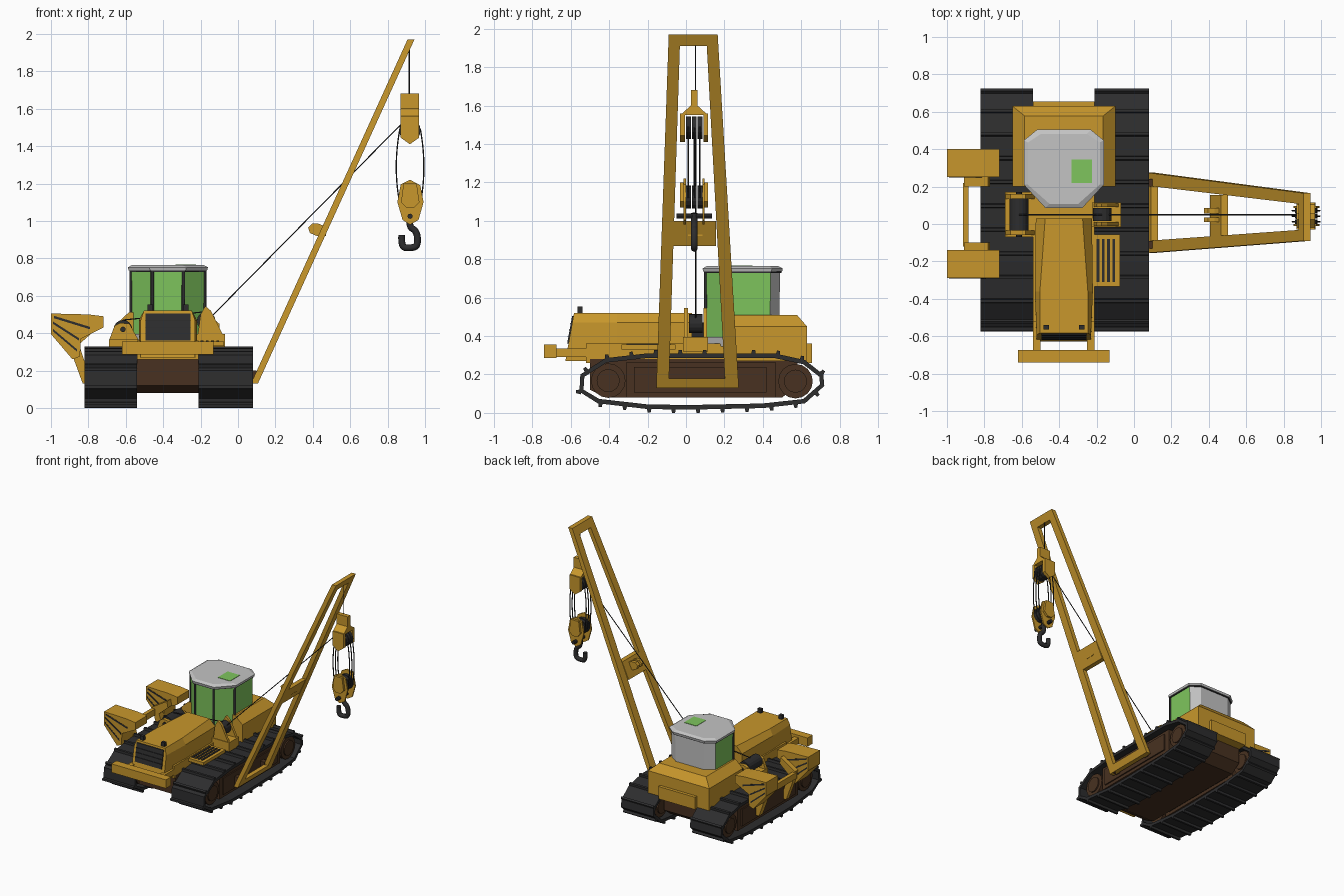
import bpy, bmesh, math
from mathutils import Vector

if "Cube" in bpy.data.objects:
    bpy.data.objects.remove(bpy.data.objects["Cube"])


def material(name, col):
    m = bpy.data.materials.new(name)
    m.diffuse_color = (*col, 1)
    m.use_nodes = True
    m.node_tree.nodes["Principled BSDF"].inputs["Base Color"].default_value = m.diffuse_color
    return m


YELLOW = material("yellow paint", (0.58, 0.31, 0.025))
BLACK = material("black rubber", (0.026, 0.026, 0.027))
BROWN = material("brown undercarriage", (0.065, 0.031, 0.015))
GREY = material("grey cab", (0.55, 0.55, 0.55))
GREEN = material("green glass", (0.21, 0.56, 0.11))
CX = -0.375                                   # centre line of the tractor


def finish(name, bm, *mats):
    bmesh.ops.recalc_face_normals(bm, faces=bm.faces)
    me = bpy.data.meshes.new(name)
    bm.to_mesh(me)
    bm.free()
    for m in mats:
        me.materials.append(m)
    ob = bpy.data.objects.new(name, me)
    bpy.context.collection.objects.link(ob)
    return ob


def loft(name, rings, mat, closed=False):
    """Skin rings of 3D points; closed joins last ring to first."""
    bm = bmesh.new()
    vs = [[bm.verts.new(p) for p in r] for r in rings]
    n = len(vs[0])
    for i in range(len(vs) if closed else len(vs) - 1):
        a, b = vs[i], vs[(i + 1) % len(vs)]
        for j in range(n):
            bm.faces.new((a[j], a[(j + 1) % n], b[(j + 1) % n], b[j]))
    if not closed:
        bm.faces.new(vs[0])
        bm.faces.new(vs[-1])
    return finish(name, bm, mat)


def prism(name, polys, axis, spans, mat, shear=0):
    """Extrude 2D outlines along an axis over each (start, end) span."""
    bm = bmesh.new()
    for a, b in spans:
        for poly in polys:
            ends = []
            for t in (a, b):
                pts = [{'x': (t, u, v), 'y': (u, t, v), 'z': (u, v, t)}[axis] for u, v in poly]
                ends.append([bm.verts.new((p[0] + shear * p[2], p[1], p[2])) for p in pts])
            n = len(poly)
            bm.faces.new(ends[0])
            bm.faces.new(ends[1])
            for j in range(n):
                bm.faces.new((ends[0][j], ends[0][(j + 1) % n], ends[1][(j + 1) % n], ends[1][j]))
    return finish(name, bm, mat)


def rect(u0, u1, v0, v1):
    return [(u0, v0), (u1, v0), (u1, v1), (u0, v1)]


def box(name, x0, x1, y0, y1, z0, z1, mat):
    return prism(name, [rect(x0, x1, y0, y1)], 'z', [(z0, z1)], mat)


def disc(u, v, r, n=16):
    return [(u + r * math.cos(math.tau * i / n), v + r * math.sin(math.tau * i / n)) for i in range(n)]


def tube(name, paths, r, mat, smooth=False, res=2):
    cu = bpy.data.curves.new(name, 'CURVE')
    cu.dimensions = '3D'
    cu.bevel_depth, cu.bevel_resolution, cu.use_fill_caps, cu.resolution_u = r, res, True, 6
    for path in paths:
        s = cu.splines.new('NURBS' if smooth else 'POLY')
        s.points.add(len(path) - 1)
        for p, q in zip(s.points, path):
            p.co = (*q, 1)
        if smooth:
            s.use_endpoint_u, s.order_u = True, 3
    cu.materials.append(mat)
    ob = bpy.data.objects.new(name, cu)
    bpy.context.collection.objects.link(ob)
    bpy.context.view_layer.objects.active = ob
    ob.select_set(True)
    bpy.ops.object.convert(target='MESH')
    ob.select_set(False)


# Tracks: belt, grousers, wheels and frames on both sides
belt = [Vector(p) for p in [(-.555, .11), (-.55, .2), (-.42, .285), (-.2, .31), (.46, .31), (.62, .275),
        (.715, .2), (.72, .14), (.62, .05), (.4, .025), (.02, .017), (-.2, .02), (-.46, .05)]]
n = len(belt)
inner = []
for i, p in enumerate(belt):
    t = ((belt[(i + 1) % n] - p).normalized() + (p - belt[i - 1]).normalized()).normalized()
    inner.append(p + Vector((t.y, -t.x)) * .024)
length = sum((belt[(i + 1) % n] - belt[i]).length for i in range(n))
cleats, run, count = [], 0, 0
for i, p in enumerate(belt):
    d = belt[(i + 1) % n] - p
    t = d.normalized()
    o = Vector((-t.y, t.x))
    while count * length / 22 < run + d.length and count < 22:
        c = p + t * (count * length / 22 - run)
        cleats.append([c - t * .013 - o * .01, c + t * .013 - o * .01, c + t * .008 + o * .018, c - t * .008 + o * .018])
        count += 1
    run += d.length
for side, x0, x1 in (("left", -.82, -.54), ("right", -.21, .08)):
    loft(side + "_track_belt", [[(x0, *a), (x1, *a), (x1, *b), (x0, *b)] for a, b in zip(belt, inner)], BLACK, True)
    prism(side + "_track_grousers", cleats, 'x', [(x0, x1)], BLACK)
    prism(side + "_track_wheels", [disc(-.405, .168, .09), disc(.57, .165, .09)], 'x', [(x0 + .03, x1 - .03)], BROWN)
    prism(side + "_wheel_hubs", [disc(-.405, .168, .06), disc(.57, .165, .06)], 'x', [(x0 + .02, x1 - .02)], BROWN)
    box(side + "_track_frame", x0 + .03, x1 - .03, -.31, .465, .08, .265, BROWN)
    box(side + "_track_frame_panel", x0 + .02, x1 - .02, -.27, .42, .105, .24, BROWN)

# Hull, bumper and rear body
prism("belly", [[(-.5, .12), (-.42, .08), (.5, .08), (.58, .14), (.58, .28), (-.5, .28)]], 'x', [(-.54, -.21)], BROWN)
box("chassis", -.54, -.21, -.52, .655, .26, .36, YELLOW)
box("bumper", -.62, -.13, -.74, -.675, .285, .355, YELLOW)
prism("bumper_arms", [rect(-.7, -.4, .29, .335)], 'x', [(-.54, -.5), (-.25, -.21)], YELLOW)


def rear_ring(d, z):
    return [(-.65 + d, .2, z), (-.1 - d, .2, z), (-.1 - d, .63 - d * .8, z), (-.65 + d, .63 - d * .8, z)]


loft("rear_body", [rear_ring(0, .27), rear_ring(0, .45), rear_ring(.065, .51)], YELLOW)


# Engine hood with a raked nose, grille and lamps
def nose(z):
    return -.63 + (z - .26) * .18


def hood_ring(y, top, bot):
    return [(CX + x, nose(z) if y is None else y, z) for x, z in
            [(-bot, .27), (-bot, .47), (-top, .52), (top, .52), (bot, .47), (bot, .27)]]


loft("hood", [hood_ring(None, .128, .145), hood_ring(-.36, .128, .155), hood_ring(.03, .1, .15)], YELLOW)
loft("grille", [[(CX + x, nose(z) + d, z) for x, d in ((-.12, -.007), (.12, -.007), (.12, .01), (-.12, .01))]
                for z in (.36, .505)], BLACK)
prism("grille_bars", [rect(nose(z) - .011, nose(z), z, z + .004) for z in (.395, .43, .465)], 'x',
      [(CX - .12, CX + .12)], BLACK)
prism("hood_lamps", [rect(-.565, -.54, .515, .553)], 'x', [(-.485, -.455), (-.295, -.265)], BLACK)


# Cab: glass front and sides, grey back, pillars and roof
def cab_ring(z, g=0.0):
    half = [(.13 + g, .49 + g), (.2 + g, .44 + g * .5), (.2 + g, .21), (.085 + g, .1 - g)]
    return [(CX + x, y, z) for x, y in half] + [(CX - x, y, z) for x, y in reversed(half)]


cab = loft("cab_body", [cab_ring(.385, -.006), cab_ring(.74)], GREEN)
cab.data.materials.append(GREY)
for f in cab.data.polygons:
    if f.normal.y > .3:
        f.material_index = 1
loft("cab_sill", [cab_ring(.345, -.004), cab_ring(.395, .002)], GREY)
tube("cab_pillars", [[(CX + s * x, y, .39), (CX + s * x, y, .735)] for s in (-1, 1)
                     for x, y in ((.083, .102), (.197, .212))], .009, BLACK)
prism("cab_roof_gasket", [[p[:2] for p in cab_ring(0, .006)]], 'z', [(.728, .737)], BLACK)
loft("cab_roof", [cab_ring(.735, .01), cab_ring(.752, .014), cab_ring(.764, -.008)], GREY)
box("roof_hatch", -.335, -.225, .22, .345, .76, .767, GREEN)

# Right side step grid
box("step", -.225, -.075, -.335, -.055, .33, .355, YELLOW)
prism("step_slots", [rect(x, x + .015, -.31, -.08) for x in (-.2, -.172, -.144, -.116)], 'z', [(.35, .36)], BLACK)

# Winch on the left and fairlead on the right
box("winch_base", -.69, -.53, -.07, .17, .32, .365, YELLOW)
prism("winch_cheeks", [[(-.69, .36), (-.66, .44), (-.63, .455), (-.58, .45), (-.53, .36)]], 'y',
      [(-.06, -.035), (.135, .16)], YELLOW)
prism("winch_drum", [disc(-.615, .42, .05)], 'y', [(-.035, .135)], BLACK)
prism("winch_shaft", [disc(-.615, .42, .015, 8)], 'y', [(-.07, .17)], BLACK)
box("fairlead_base", -.225, -.07, -.015, .115, .32, .395, YELLOW)
prism("fairlead_cheeks", [[(-.215, .39), (-.2, .5), (-.175, .545), (-.145, .52), (-.12, .47), (-.08, .39)]], 'y',
      [(-.01, .01), (.09, .11)], YELLOW)
prism("fairlead_sheave", [disc(-.17, .465, .05)], 'y', [(.015, .085)], BLACK)

# Leaning A-frame boom
K = .455
prism("boom", [
    [(-.155, .13), (-.09, .13), (-.03, 1.97), (-.09, 1.97)],
    [(.275, .13), (.205, .13), (.105, 1.97), (.165, 1.97)],
    rect(-.1, .22, .13, .18), rect(-.07, .155, .87, 1.0), rect(-.06, .13, 1.91, 1.97)],
    'x', [(.01, .047)], YELLOW, K)
prism("boom_pivots", [rect(-.13, -.09, .13, .2), rect(.2, .24, .13, .2)], 'x', [(0, .1)], BROWN)
prism("boom_lug", [[(.47, .92), (.42, .92), (.385, .935), (.375, .965), (.395, .985), (.43, .985), (.47, .97)]], 'y',
      [(.01, .035), (.055, .085)], YELLOW)

# Hoist blocks, sheaves and hook
prism("upper_block_cap", [[(-.03, 1.55), (.025, 1.6), (.025, 1.68), (.06, 1.68), (.06, 1.6), (.115, 1.55)]], 'x',
      [(.87, .968)], YELLOW)
prism("upper_block_cheeks", [[(.87, 1.56), (.87, 1.445), (.919, 1.41), (.968, 1.445), (.968, 1.56)]], 'y',
      [(-.03, -.005), (.09, .115)], YELLOW)
prism("upper_sheaves", [disc(.919, 1.485, .058)], 'y', [(0, .025), (.03, .055), (.06, .085)], BLACK)
prism("lower_block_cheeks", [[(.87, 1.195), (.92, 1.22), (.975, 1.19), (.992, 1.1), (.965, 1.005), (.92, .98),
                              (.88, 1.005), (.852, 1.1)]], 'y', [(-.012, 0), (.085, .097)], YELLOW)
prism("lower_block_side_plates", [[(.885, 1.2), (.955, 1.2), (.97, 1.1), (.94, 1.07), (.9, 1.07), (.872, 1.1)]], 'y',
      [(-.03, -.01), (.095, .115)], YELLOW)
prism("lower_sheaves", [disc(.92, 1.125, .06)], 'y', [(0, .025), (.03, .055), (.06, .085)], BLACK)
prism("hook_pin", [disc(.92, 1.025, .014, 8)], 'y', [(-.05, .135)], BLACK)
tube("hook", [[(.92, .043, 1.04), (.91, .043, .97), (.958, .043, .945), (.962, .043, .862), (.915, .043, .855),
               (.872, .043, .86), (.875, .043, .925)]], .018, BLACK, True)

# Ropes
tube("block_ropes", [[(.92 + s * .06, y, 1.12), (.92 + s * .09, y, 1.3), (.92 + s * .055, y, 1.49)]
                     for s in (-1, 1) for y in (.012, .042, .072)], .004, BLACK, True, 1)
tube("hoist_ropes", [[(-.615, .05, .47), (-.17, .05, .515)], [(-.17, .05, .46), (.88, .05, 1.525)],
                     [(.915, .05, 1.94), (.915, .05, 1.67)]], .0035, BLACK, False, 1)

# Left counterweights with dark stripes and their carrier
weights = [(-.29, -.14), (.25, .4)]
prism("counterweights", [[(-1, .505), (-.8, .5), (-.72, .49), (-.72, .43), (-.84, .37), (-.845, .275), (-.885, .26),
                          (-1, .395)]], 'y', weights, YELLOW)
prism("counterweight_stripes", [[(u, v), (p, q), (p, q + .013), (u, v + .013)] for u, v, p, q in
      ((-.985, .48, -.79, .42), (-.99, .45, -.85, .36), (-.99, .41, -.86, .30))], 'y',
      [(a - .002, b + .002) for a, b in weights], BLACK)
prism("counterweight_arms", [[(-.91, .38), (-.78, .46), (-.77, .41), (-.85, .34), (-.805, .2), (-.805, .13),
                              (-.83, .13), (-.885, .28)]], 'y', [(-.14, -.1), (.2, .25)], YELLOW)
box("counterweight_crossbar", -.915, -.885, -.12, .22, .32, .37, YELLOW)
